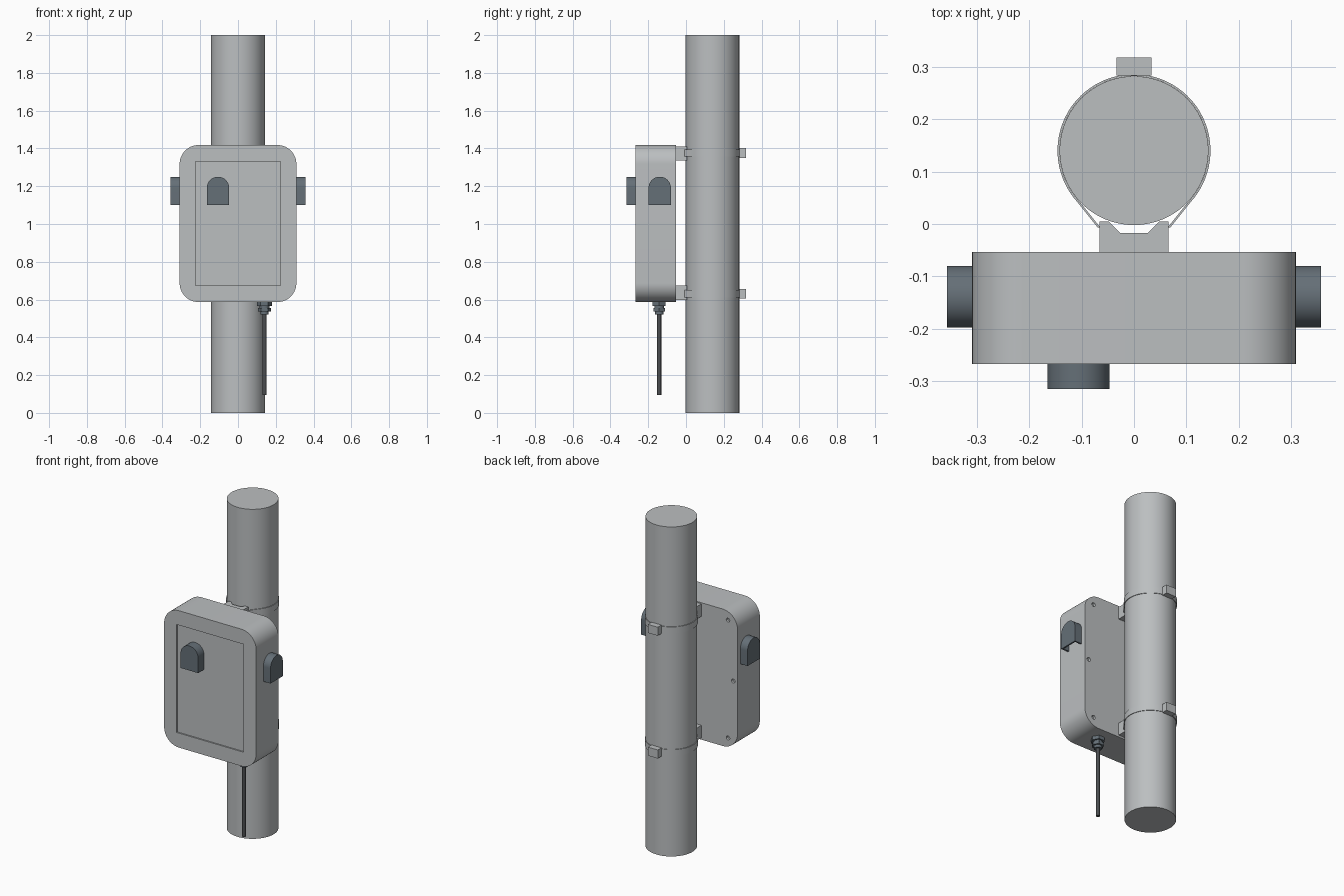
import bpy, bmesh
from math import sin, cos, pi, radians
from mathutils import Matrix, Vector

cube = bpy.data.objects.get("Cube")
if cube:
    bpy.data.objects.remove(cube, do_unlink=True)


def material(name, rgb):
    m = bpy.data.materials.new(name)
    m.use_nodes = True
    m.diffuse_color = (*rgb, 1)
    m.node_tree.nodes["Principled BSDF"].inputs["Base Color"].default_value = (*rgb, 1)
    return m


GREY = material("light grey", (0.50, 0.52, 0.53))
SLATE = material("slate blue grey", (0.13, 0.16, 0.185))
DARK = material("dark cable grey", (0.07, 0.075, 0.08))


def frame(u, v, w, origin=(0, 0, 0)):
    m = Matrix((u, v, w)).transposed().to_4x4()
    m.translation = Vector(origin)
    return m


X, Y, Z = Vector((1, 0, 0)), Vector((0, 1, 0)), Vector((0, 0, 1))
FLAT = frame(X, Y, Z)          # plan profiles extruded upward
FRONT = frame(X, Z, -Y)        # elevations extruded forward


def prism(name, parts, mat, xform=FLAT):
    """Extrude each (profile, start, end) along the local w axis into one object."""
    bm = bmesh.new()
    for pts, a, b in parts:
        low = [bm.verts.new(xform @ Vector((u, v, a))) for u, v in pts]
        high = [bm.verts.new(xform @ Vector((u, v, b))) for u, v in pts]
        bm.faces.new(low[::-1])
        bm.faces.new(high)
        for i in range(len(pts)):
            j = (i + 1) % len(pts)
            bm.faces.new((low[i], low[j], high[j], high[i]))
    bmesh.ops.recalc_face_normals(bm, faces=bm.faces)
    mesh = bpy.data.meshes.new(name)
    bm.to_mesh(mesh)
    bm.free()
    mesh.materials.append(mat)
    ob = bpy.data.objects.new(name, mesh)
    bpy.context.collection.objects.link(ob)
    return ob


def activate(ob):
    bpy.ops.object.select_all(action='DESELECT')
    ob.select_set(True)
    bpy.context.view_layer.objects.active = ob


def smooth(ob):
    activate(ob)
    bpy.ops.object.shade_smooth_by_angle(angle=radians(30))


def arc(cx, cy, r, a0, a1, n):
    return [(cx + r * cos(radians(a0 + (a1 - a0) * i / n)),
             cy + r * sin(radians(a0 + (a1 - a0) * i / n))) for i in range(n + 1)]


def circle(cx, cy, r, n):
    return arc(cx, cy, r, 0, 360, n)[:-1]


def rect(x0, x1, y0, y1):
    return [(x0, y0), (x1, y0), (x1, y1), (x0, y1)]


# Pole
PY = 0.14
smooth(prism("pole", [(circle(0, PY, 0.142, 96), 0, 2)], GREY))

# Housing with rounded corners
HW, Z0, Z1, R = 0.309, 0.587, 1.418, 0.1
outline = []
for cx, cz, a in ((HW - R, Z1 - R, 0), (R - HW, Z1 - R, 90),
                  (R - HW, Z0 + R, 180), (HW - R, Z0 + R, 270)):
    outline += arc(cx, cz, R, a, a + 90, 16)
housing = prism("housing", [(outline, 0.053, 0.267)], GREY, FRONT)

# Shallow front recess and rear screw holes
DEPTH = 0.008
cuts = [(rect(-0.225, 0.225, 0.675, 1.33), 0.267 - DEPTH, 0.3)]
for s in (-1, 1):
    for x, z in ((0.245, 1.36), (0.28, 1.0), (0.245, 0.645)):
        cuts.append((circle(s * x, z, 0.012, 20), 0.04, 0.068))
for cut in cuts:
    cutter = prism("cutter", [cut], GREY, FRONT)
    cutter.hide_render = True
    mod = housing.modifiers.new("cut", 'BOOLEAN')
    mod.operation, mod.solver, mod.object = 'DIFFERENCE', 'EXACT', cutter
    activate(housing)
    bpy.ops.object.modifier_apply(modifier=mod.name)
    bpy.data.objects.remove(cutter, do_unlink=True)
smooth(housing)

# Arched hoods, open underneath
HR, T, OUT = 0.059, 0.009, 0.048
BOTTOM, SPRING = -0.09, 0.0
outer = [(HR, BOTTOM)] + arc(0, SPRING, HR, 0, 180, 24) + [(-HR, BOTTOM)]
inner = [(T - HR, BOTTOM)] + arc(0, SPRING, HR - T, 180, 0, 24) + [(HR - T, BOTTOM)]
for name, u, w, origin, back in (
        ("front_hood", X, -Y, (-0.106, -0.267, 1.191), -DEPTH),
        ("left_hood", Y, X, (HW, -0.139, 1.191), 0),
        ("right_hood", -Y, -X, (-HW, -0.139, 1.191), 0)):
    smooth(prism(name, [(outer + inner, back, OUT - T), (outer, OUT - T, OUT)],
                 SLATE, frame(u, Z, w, origin)))

# Pole brackets, straps and buckles, upper and lower
half = [(0.066, -0.055), (0.066, 0.005), (0.048, 0.005), (0.026, -0.017)]
saddle = half + [(-x, y) for x, y in reversed(half)]
band = ([(0.069, -0.007)] + arc(0, PY, 0.146, -42, 222, 72) + [(-0.069, -0.007)]
        + [(-0.064, -0.007)] + arc(0, PY, 0.1422, 222, -42, 72) + [(0.064, -0.007)])
for name, zb, zs in (("upper", 1.373, 1.376), ("lower", 0.636, 0.631)):
    prism(name + "_bracket", [(saddle, zb - 0.038, zb + 0.038)], GREY)
    smooth(prism(name + "_strap", [(band, zs - 0.019, zs + 0.019)], GREY))
    prism(name + "_buckle", [(rect(-0.033, 0.033, 0.283, 0.318), zs - 0.026, zs + 0.026)], GREY)

# Cable gland and cable
GX, GY = 0.14, -0.142
prism("gland_nut", [(circle(GX, GY, 0.04, 6), 0.566, Z0)], SLATE)
smooth(prism("gland_body", [(circle(GX, GY, 0.026, 32), 0.556, 0.566),
                            (circle(GX, GY, 0.022, 32), 0.522, 0.538)], SLATE))
prism("gland_cap", [(circle(GX, GY, 0.035, 6), 0.538, 0.556)], SLATE)
smooth(prism("cable", [(circle(GX, GY, 0.011, 24), 0.095, 0.53)], DARK))
